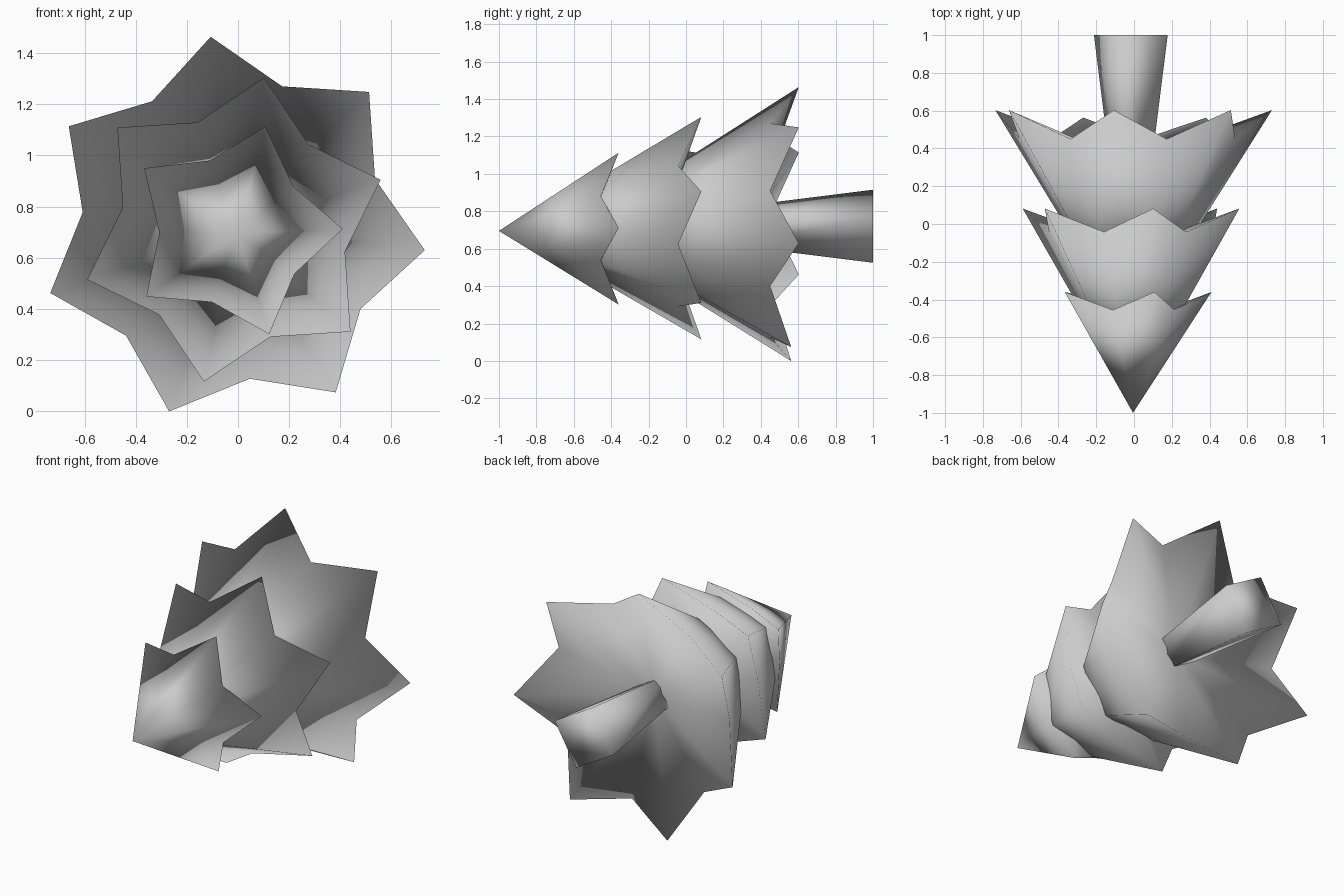
import bpy, bmesh
from math import cos, sin, pi, radians

cube = bpy.data.objects.get("Cube")
if cube:
    bpy.data.objects.remove(cube)

grey = bpy.data.materials.new("plain_grey")
grey.use_nodes = True
colour = (0.6, 0.6, 0.6, 1)
grey.diffuse_color = colour
grey.node_tree.nodes["Principled BSDF"].inputs["Base Color"].default_value = colour


def ring(bm, centre, radii, ys, count, angle):
    """Ring of vertices about the y axis, alternating between the given radii and depths."""
    verts = []
    for i in range(count):
        a = radians(angle) + 2 * pi * i / count
        k = i % len(radii)
        verts.append(bm.verts.new((centre[0] + radii[k] * cos(a), ys[k],
                                   centre[1] + radii[k] * sin(a))))
    return verts


def finish(bm, name):
    """Smooth shading all over, rims included."""
    bmesh.ops.recalc_face_normals(bm, faces=bm.faces)
    for f in bm.faces:
        f.smooth = True
    mesh = bpy.data.meshes.new(name)
    bm.to_mesh(mesh)
    bm.free()
    mesh.materials.append(grey)
    obj = bpy.data.objects.new(name, mesh)
    bpy.context.collection.objects.link(obj)


def foliage(name, points, angle, centre, radii, ys, apex, hollow):
    """Star-rimmed cone with a dished back."""
    bm = bmesh.new()
    rim = ring(bm, centre, radii, ys, points * 2, angle)
    tip = bm.verts.new(apex)
    back = bm.verts.new((centre[0], hollow, centre[1]))
    for a, b in zip(rim, rim[1:] + rim[:1]):
        bm.faces.new((tip, a, b))
        bm.faces.new((back, b, a))
    # The lowest points of the widest tier sit slightly further forward
    for v in rim[::2]:
        if points == 7 and v.co.z < 0.3:
            v.co.y -= 0.04
    finish(bm, name)


# Three foliage tiers, from the tip to the base
foliage("top_foliage", 5, 1, (-0.017, 0.705), (0.427, 0.291), (-0.36, -0.455),
        (-0.005, -1, 0.695), -0.52)
foliage("middle_foliage", 6, 18.8, (-0.016, 0.71), (0.606, 0.443), (0.082, -0.042),
        (-0.01, -0.93, 0.7), -0.13)
foliage("bottom_foliage", 7, 45.1, (-0.021, 0.713), (0.756, 0.59), (0.603, 0.45),
        (-0.015, -0.58, 0.71), 0.33)

# Four-sided trunk, flaring toward its foot
bm = bmesh.new()
inner = ring(bm, (-0.017, 0.72), (0.105,), (0.25,), 4, 15)
foot = ring(bm, (-0.017, 0.72), (0.202,), (1,), 4, 15)
for i in range(4):
    j = (i + 1) % 4
    bm.faces.new((inner[i], inner[j], foot[j], foot[i]))
bm.faces.new(foot)
bm.faces.new(inner[::-1])
finish(bm, "trunk")
